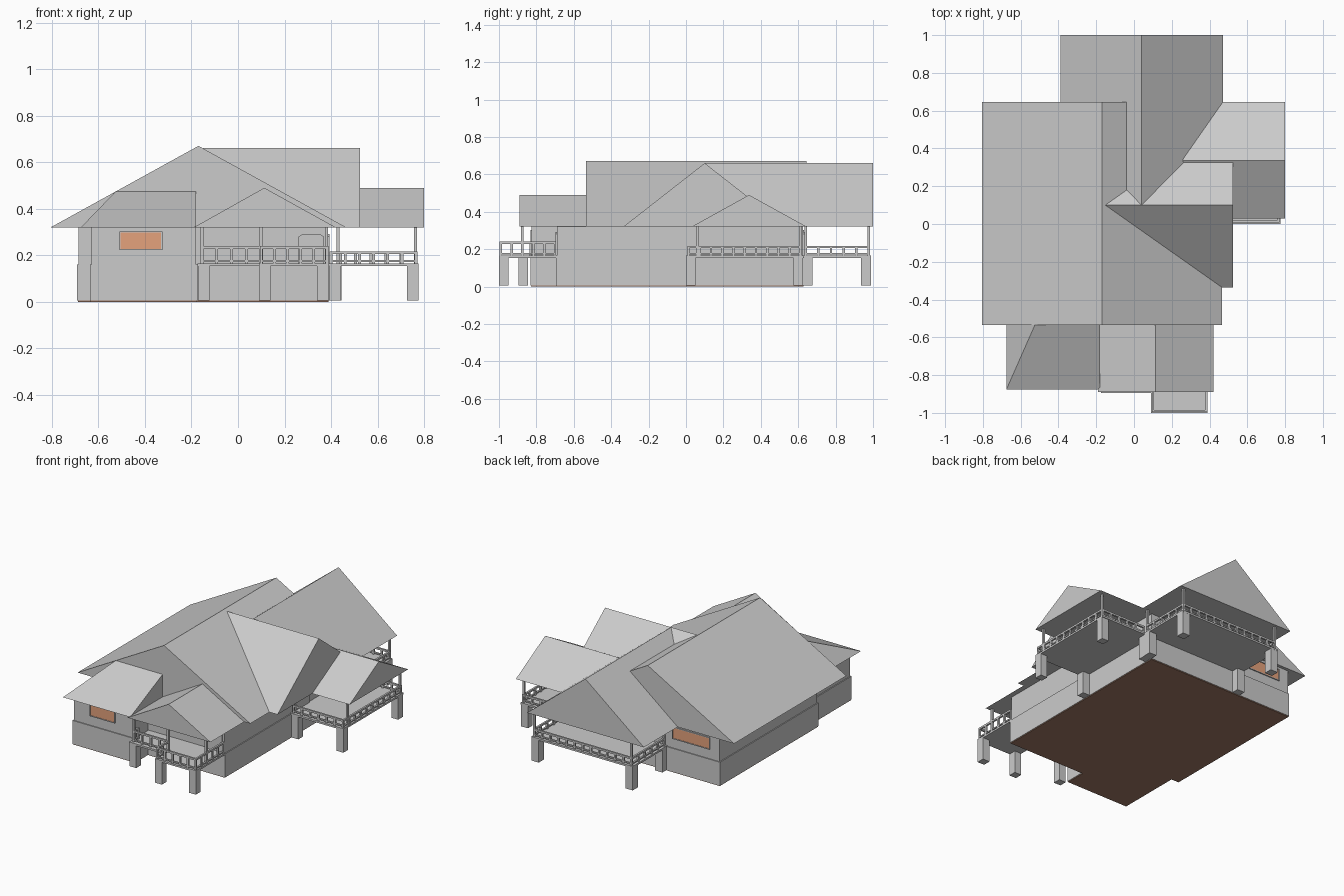
import bpy, bmesh
from mathutils import Vector

if "Cube" in bpy.data.objects:
    bpy.data.objects.remove(bpy.data.objects["Cube"])

EAVE, DECK = 0.32, 0.16


def mat(name, col):
    m = bpy.data.materials.new(name)
    m.diffuse_color = (*col, 1)
    m.use_nodes = True
    m.node_tree.nodes["Principled BSDF"].inputs["Base Color"].default_value = m.diffuse_color
    return m


def finish(name, bm, material=None):
    bmesh.ops.recalc_face_normals(bm, faces=bm.faces)
    me = bpy.data.meshes.new(name)
    bm.to_mesh(me)
    bm.free()
    ob = bpy.data.objects.new(name, me)
    bpy.context.collection.objects.link(ob)
    if material:
        me.materials.append(material)
    return ob


def add_box(bm, x0, x1, y0, y1, z0, z1):
    vs = bmesh.ops.create_cube(bm, size=1)["verts"]
    for v in vs:
        v.co = ((x0 + x1) / 2 + v.co.x * (x1 - x0),
                (y0 + y1) / 2 + v.co.y * (y1 - y0),
                (z0 + z1) / 2 + v.co.z * (z1 - z0))


def box(name, *dims, material=None):
    bm = bmesh.new()
    add_box(bm, *dims)
    return finish(name, bm, material)


def extrude(name, pts, offset, material=None):
    bm = bmesh.new()
    f = bm.faces.new([bm.verts.new(p) for p in pts])
    r = bmesh.ops.extrude_face_region(bm, geom=[f], use_keep_orig=True)
    bmesh.ops.translate(bm, vec=Vector(offset),
                        verts=[g for g in r["geom"] if isinstance(g, bmesh.types.BMVert)])
    return finish(name, bm, material)


def gable(name, axis, lo, ridge, hi, height, start, end):
    """Gabled roof whose ridge runs along the given axis."""
    prof = [(lo, EAVE), (ridge, height), (hi, EAVE)]
    if axis == "y":
        return extrude(name, [(a, start, z) for a, z in prof], (0, end - start, 0))
    return extrude(name, [(start, a, z) for a, z in prof], (end - start, 0, 0))


def railing(name, path, top):
    """Top rail, bottom rail and balusters along axis-aligned segments."""
    bm = bmesh.new()
    t = 0.006
    for (xa, ya), (xb, yb) in zip(path, path[1:]):
        x0, x1, y0, y1 = min(xa, xb), max(xa, xb), min(ya, yb), max(ya, yb)
        add_box(bm, x0 - t, x1 + t, y0 - t, y1 + t, top - 0.012, top)
        add_box(bm, x0 - t, x1 + t, y0 - t, y1 + t, DECK + 0.012, DECK + 0.02)
        n = max(1, round((x1 - x0 + y1 - y0) / 0.062))
        for i in range(n + 1):
            x, y = x0 + (x1 - x0) * i / n, y0 + (y1 - y0) * i / n
            add_box(bm, x - t, x + t, y - t, y + t, DECK, top - 0.006)
    return finish(name, bm)


def columns(name, places, w, z0, z1):
    bm = bmesh.new()
    for x, y in places:
        add_box(bm, x - w / 2, x + w / 2, y - w / 2, y + w / 2, z0, z1)
    return finish(name, bm)


orange = mat("window_orange", (0.78, 0.36, 0.2))
brown = mat("floor_brown", (0.35, 0.19, 0.13))

# House walls, plinth and underside, all from one floor plan
plan = [(-0.685, 0.625), (-0.685, -0.4), (-0.63, -0.4), (-0.63, -0.825),
        (-0.18, -0.825), (-0.18, -0.69), (0.385, -0.69), (0.385, 0.625)]


def grown(g):
    cx, cy = -0.15, -0.1
    return [(x + (g if x > cx + 0.1 else -g if x < -0.5 else g),
             y + (g if y > cy else -g)) for x, y in plan]


extrude("upper_walls", [(x, y, 0.158) for x, y in plan], (0, 0, EAVE - 0.158))
extrude("plinth", [(x, y, 0.005) for x, y in grown(0.006)], (0, 0, 0.155))
extrude("underside", [(x, y, 0) for x, y in grown(0.003)], (0, 0, 0.006), brown)

# Intersecting gabled roofs
gable("main_roof", "y", -0.805, -0.17, 0.465, 0.67, -0.535, 0.645)
gable("back_roof", "y", -0.39, 0.04, 0.47, 0.66, 0.1, 1.0)
gable("right_roof", "x", -0.335, 0.1, 0.535, 0.66, -0.15, 0.525)
gable("right_porch_roof", "x", 0.03, 0.337, 0.645, 0.49, 0.26, 0.80)
gable("front_porch_roof", "y", -0.19, 0.113, 0.42, 0.49, -0.89, -0.53)

# Hipped lean-to roof over the front left room
bm = bmesh.new()
pts = [(-0.675, -0.535, EAVE), (-0.675, -0.875, EAVE), (-0.18, -0.875, EAVE),
       (-0.18, -0.535, EAVE), (-0.525, -0.535, 0.475), (-0.18, -0.535, 0.475)]
v = [bm.verts.new(p) for p in pts]
for f in [(0, 1, 2, 3), (0, 1, 4), (1, 2, 5, 4), (2, 3, 5), (0, 4, 5, 3)]:
    bm.faces.new([v[i] for i in f])
finish("front_left_roof", bm)

# Porch decks
box("front_deck", -0.175, 0.39, -0.895, -0.685, 0.153, 0.165)
box("front_deck_extension", 0.09, 0.39, -1.0, -0.89, 0.153, 0.165)
box("right_deck", 0.385, 0.775, 0.0, 0.63, 0.153, 0.165)
box("back_deck", -0.30, 0.445, 0.62, 0.99, 0.153, 0.165)

# Thick foundation piers under the decks
columns("front_piers", [(-0.147, -0.87), (0.115, -0.975), (0.365, -0.975)], 0.05, 0.005, 0.155)
columns("right_piers", [(0.75, 0.025), (0.75, 0.6), (0.418, 0.025), (0.418, 0.6)],
        0.05, 0.005, 0.155)
columns("back_piers", [(0.418, 0.962), (-0.273, 0.962), (-0.273, 0.65), (0.418, 0.65)],
        0.054, 0.005, 0.155)

# Slim posts holding the porch roofs
columns("front_posts", [(-0.155, -0.875), (0.1, -0.875), (0.38, -0.875)], 0.014, DECK, EAVE)
columns("right_posts", [(0.763, 0.06), (0.763, 0.61)], 0.013, DECK, EAVE)
columns("back_posts", [(0.43, 0.977), (-0.285, 0.977), (-0.285, 0.64), (0.43, 0.64)],
        0.013, DECK, EAVE)

# Railings
railing("front_railing", [(-0.155, -0.83), (-0.155, -0.875), (0.1, -0.875), (0.1, -0.99),
                          (0.382, -0.99), (0.382, -0.7)], 0.24)
railing("right_railing", [(0.4, 0.014), (0.765, 0.014), (0.765, 0.615), (0.44, 0.615)], 0.217)
railing("back_railing", [(0.432, 0.64), (0.432, 0.978), (-0.285, 0.978), (-0.285, 0.64)], 0.217)


# Windows with narrow frames
def window(name, x0, x1, y, out, z0, z1):
    a, b = sorted((y, y + out * 0.004))
    box(name + "_pane", x0, x1, a, b, z0, z1, material=orange)
    a, b = sorted((y, y + out * 0.007))
    bm = bmesh.new()
    t = 0.005
    for d in [(x0 - t, x1 + t, z0 - t, z0), (x0 - t, x1 + t, z1, z1 + t),
              (x0 - t, x0, z0, z1), (x1, x1 + t, z0, z1)]:
        add_box(bm, d[0], d[1], a, b, d[2], d[3])
    finish(name + "_frame", bm)


window("front_window", -0.505, -0.33, -0.825, -1, 0.228, 0.298)
window("back_window", -0.61, -0.345, 0.625, 1, 0.228, 0.298)


# Doors with a gently arched head
def door(name, a0, a1, wall, out, along_x):
    h = 0.28
    prof = [(a0, 0.165), (a1, 0.165), (a1, h), (a1 - 0.02, h + 0.012),
            (a0 + 0.02, h + 0.012), (a0, h)]
    if along_x:
        extrude(name, [(a, wall, z) for a, z in prof], (0, out * 0.008, 0))
    else:
        extrude(name, [(wall, a, z) for a, z in prof], (out * 0.008, 0, 0))


door("front_door", 0.26, 0.37, -0.69, -1, True)
door("right_door", 0.05, 0.19, 0.385, 1, False)
door("back_door", -0.03, 0.12, 0.625, 1, True)
